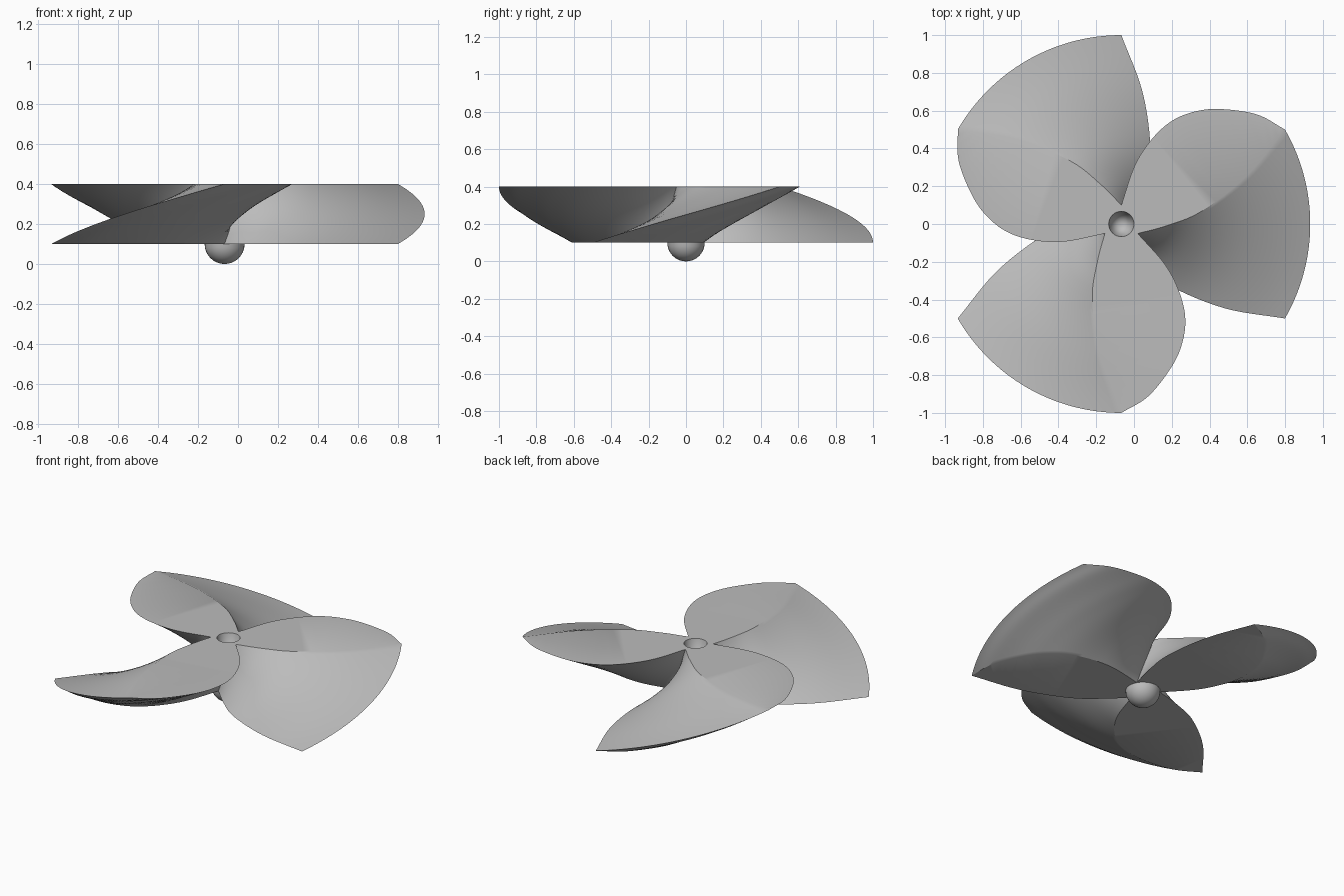
import bpy, bmesh, math
from mathutils import Vector, Matrix

cube = bpy.data.objects.get("Cube")
if cube:
    bpy.data.objects.remove(cube)

CENTRE = Vector((-0.067, 0, 0))
BOTTOM, TOP = 0.1, 0.4
TWIST = math.radians(60)
LAYERS = 32

grey = bpy.data.materials.new("light_grey")
grey.use_nodes = True
grey.diffuse_color = (0.5, 0.5, 0.5, 1)
grey.node_tree.nodes["Principled BSDF"].inputs["Base Color"].default_value = (0.5, 0.5, 0.5, 1)


def smooth_path(points, steps=6):
    """Catmull-Rom curve through a few points."""
    pts = [Vector(p) for p in points]
    pts = [2 * pts[0] - pts[1]] + pts + [2 * pts[-1] - pts[-2]]
    path = []
    for a, b, c, d in zip(pts, pts[1:], pts[2:], pts[3:]):
        for i in range(steps):
            t = i / steps
            path.append(0.5 * (2 * b + (c - a) * t + (2 * a - 5 * b + 4 * c - d) * t ** 2
                               + (3 * b - a - 3 * c + d) * t ** 3))
    return path + [pts[-2]]


def finish(bm, name):
    bmesh.ops.recalc_face_normals(bm, faces=bm.faces)
    mesh = bpy.data.meshes.new(name)
    bm.to_mesh(mesh)
    bm.free()
    mesh.materials.append(grey)
    obj = bpy.data.objects.new(name, mesh)
    obj.location = CENTRE
    bpy.context.collection.objects.link(obj)
    bpy.ops.object.select_all(action="DESELECT")
    obj.select_set(True)
    bpy.context.view_layer.objects.active = obj
    bpy.ops.object.shade_smooth_by_angle(angle=math.radians(30))
    return obj


# Blade cross-section: distance along the blade, offset to either side
trailing = smooth_path([(0.05, -0.087), (0.2, -0.127), (0.4, -0.154), (0.7, -0.112), (1, 0)])
leading = smooth_path([(1, 0), (0.91, 0.145), (0.75, 0.27), (0.62, 0.325), (0.49, 0.338),
                       (0.35, 0.303), (0.21, 0.228), (0.05, 0.087)])
petal = trailing + leading[1:-1]
outline = []
for blade in range(3):
    turn = Matrix.Rotation(math.radians(120 * blade - 30), 2)
    outline += [turn @ p for p in petal]

# Blades: the three-petal section swept upwards with a twist
bm = bmesh.new()
rings = []
for layer in range(LAYERS + 1):
    t = layer / LAYERS
    turn = Matrix.Rotation(TWIST * t, 2)
    z = BOTTOM + (TOP - BOTTOM) * t
    rings.append([bm.verts.new((*(turn @ p), z)) for p in outline])
count = len(outline)
for low, high in zip(rings, rings[1:]):
    for i in range(count):
        j = (i + 1) % count
        bm.faces.new((low[i], low[j], high[j], high[i]))


def loop_edges(ring):
    return [bm.edges.get((a, b)) or bm.edges.new((a, b)) for a, b in zip(ring, ring[1:] + ring[:1])]


# Shaft recess: a tapered pit in the top cap
rim = bmesh.ops.create_circle(bm, segments=32, radius=0.067,
                              matrix=Matrix.Translation((0, 0, TOP)))["verts"]
bmesh.ops.triangle_fill(bm, use_beauty=True, edges=loop_edges(rings[-1]) + loop_edges(rim))
bmesh.ops.triangle_fill(bm, use_beauty=True, edges=loop_edges(rings[0]))
pit = bm.verts.new((0, 0, BOTTOM + 0.01))
for a, b in zip(rim, rim[1:] + rim[:1]):
    bm.faces.new((a, b, pit))
finish(bm, "propeller_blades")

# Rounded hub nose below the blades
bm = bmesh.new()
bmesh.ops.create_uvsphere(bm, u_segments=32, v_segments=16, radius=0.1)
bmesh.ops.delete(bm, geom=[v for v in bm.verts if v.co.z > 0.001], context="VERTS")
bmesh.ops.translate(bm, verts=bm.verts, vec=(0, 0, BOTTOM))
bmesh.ops.holes_fill(bm, edges=[e for e in bm.edges if e.is_boundary], sides=0)
finish(bm, "hub_nose")
